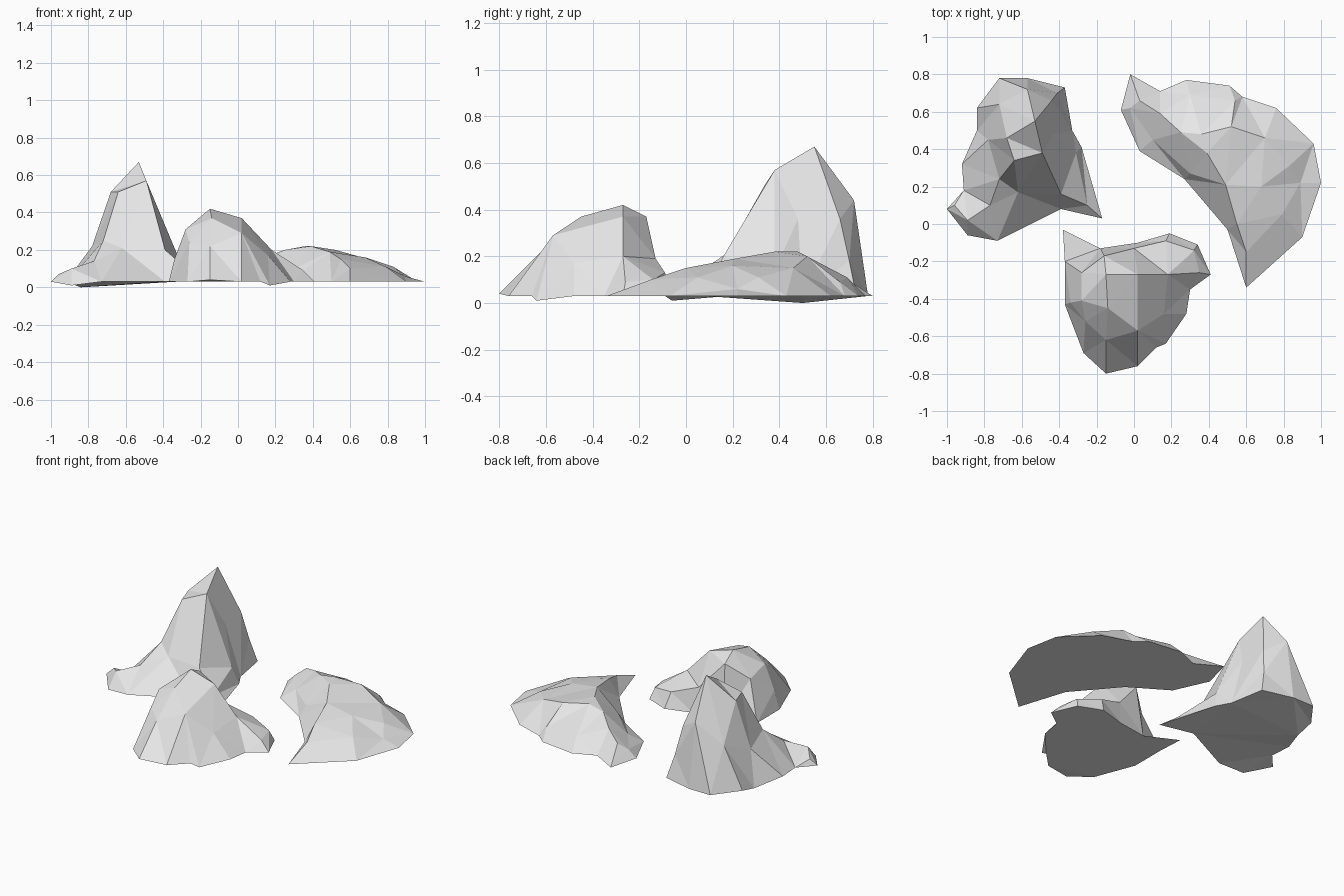
import bpy
import bmesh
from mathutils import Vector
from mathutils.geometry import delaunay_2d_cdt

# Remove the default cube only
default_cube = bpy.data.objects.get("Cube")
if default_cube:
    bpy.data.objects.remove(default_cube, do_unlink=True)

UNIT = 0.01          # survey points are in hundredths of a unit
GROUND = 3           # usual height of the rim of a rock


def make_material(name, colour):
    material = bpy.data.materials.new(name)
    material.use_nodes = True
    material.diffuse_color = colour
    shader = next(n for n in material.node_tree.nodes if n.type == "BSDF_PRINCIPLED")
    shader.inputs["Base Color"].default_value = colour
    shader.inputs["Roughness"].default_value = 0.9
    return material


def to_vector(point):
    """A rim point without a height rests on the ground."""
    height = point[2] if len(point) > 2 else GROUND
    return Vector((point[0], point[1], height)) * UNIT


def make_rock(name, rim, crest, slopes, material):
    """Stretch a faceted skin over the rim, the crest line and the slope points."""
    points = [to_vector(p) for p in rim + crest + slopes]
    rim_loop = list(range(len(rim)))
    crest_start = len(rim)
    crest_edges = [(i, i + 1) for i in range(crest_start, crest_start + len(crest) - 1)]

    # Triangulate in plan, keeping the crest as an unbroken edge
    flat, _, triangles, sources, _, _ = delaunay_2d_cdt(
        [p.to_2d() for p in points], crest_edges, [rim_loop], 1, 0.0001)

    bm = bmesh.new()
    verts = []
    by_source = {}
    for position, source in zip(flat, sources):
        height = points[source[0]].z if source else GROUND * UNIT
        vert = bm.verts.new((position.x, position.y, height))
        verts.append(vert)
        for index in source:
            by_source[index] = vert
    for triangle in triangles:
        bm.faces.new([verts[i] for i in triangle])

    # Close the underside
    underside = bm.faces.new([by_source[i] for i in reversed(rim_loop)])
    bmesh.ops.triangulate(bm, faces=[underside])
    loose = [v for v in bm.verts if not v.link_faces]
    bmesh.ops.delete(bm, geom=loose, context="VERTS")
    bmesh.ops.recalc_face_normals(bm, faces=bm.faces[:])

    mesh = bpy.data.meshes.new(name)
    bm.to_mesh(mesh)
    bm.free()
    mesh.materials.append(material)
    rock = bpy.data.objects.new(name, mesh)
    bpy.context.collection.objects.link(rock)
    return rock


stone = make_material("pale_grey_stone", (0.8, 0.8, 0.8, 1.0))

# Tall pointed rock with a low foot reaching forward
make_rock(
    "tall_rock",
    rim=[(-100, 8), (-89, -6, 1), (-73, -9), (-39, 8), (-17, 3), (-28, 41),
         (-33, 50), (-37, 73), (-57, 78), (-72, 78), (-84, 62), (-84, 50, 0),
         (-92, 32), (-91, 18)],
    crest=[(-57, 72, 44), (-53, 55, 67), (-49, 38, 57), (-64, 34, 51), (-62, 17, 21)],
    slopes=[(-68, 46, 51), (-43, 48, 36), (-44, 66, 36), (-39, 16, 20),
            (-72, 24, 25), (-72, 64, 30), (-78, 45, 22), (-77, 10, 14),
            (-31, 38, 14), (-25, 10, 8), (-96, 10, 7), (-89, 2, 10), (-41, 70, 18)],
    material=stone)

# Rounded front rock with a small toe on its left
make_rock(
    "rounded_rock",
    rim=[(-38, -3), (-37, -20), (-37, -43), (-27, -69), (-15, -80, 4), (2, -76),
         (12, -66), (17, -64, 1), (28, -48), (30, -35), (41, -27), (34, -11),
         (19, -5), (2, -10), (-18, -13)],
    crest=[(-16, -17, 37), (-15, -27, 42), (-14, -45, 37), (-15, -62, 22)],
    slopes=[(2, -27, 37), (2, -57, 29), (-28, -41, 31), (-28, -26, 27), (-26, -52, 24),
            (-34, -42, 15), (0, -13, 19), (18, -27, 20), (17, -9, 13),
            (16, -48, 17), (28, -18, 13), (35, -26, 9), (32, -14, 10)],
    material=stone)

# Low broad slab with its steep side facing the other rocks
make_rock(
    "low_slab_rock",
    rim=[(-2, 80), (-7, 61), (3, 39), (27, 24), (50, -3), (60, -34), (90, -7),
         (100, 22), (96, 43), (76, 62), (58, 68), (51, 74), (28, 77), (14, 71)],
    crest=[(3, 66, 12), (14, 59, 16), (25, 49, 20), (39, 38, 22), (49, 21, 19),
           (55, 0, 15), (60, -15, 10)],
    slopes=[(10, 45, 8), (30, 27, 10), (36, 48, 22), (52, 52, 20), (30, 69, 11),
            (70, 46, 15), (68, 20, 16), (83, 31, 11), (79, 5, 11), (89, 22, 6),
            (-2, 62, 8), (54, 66, 9)],
    material=stone)
